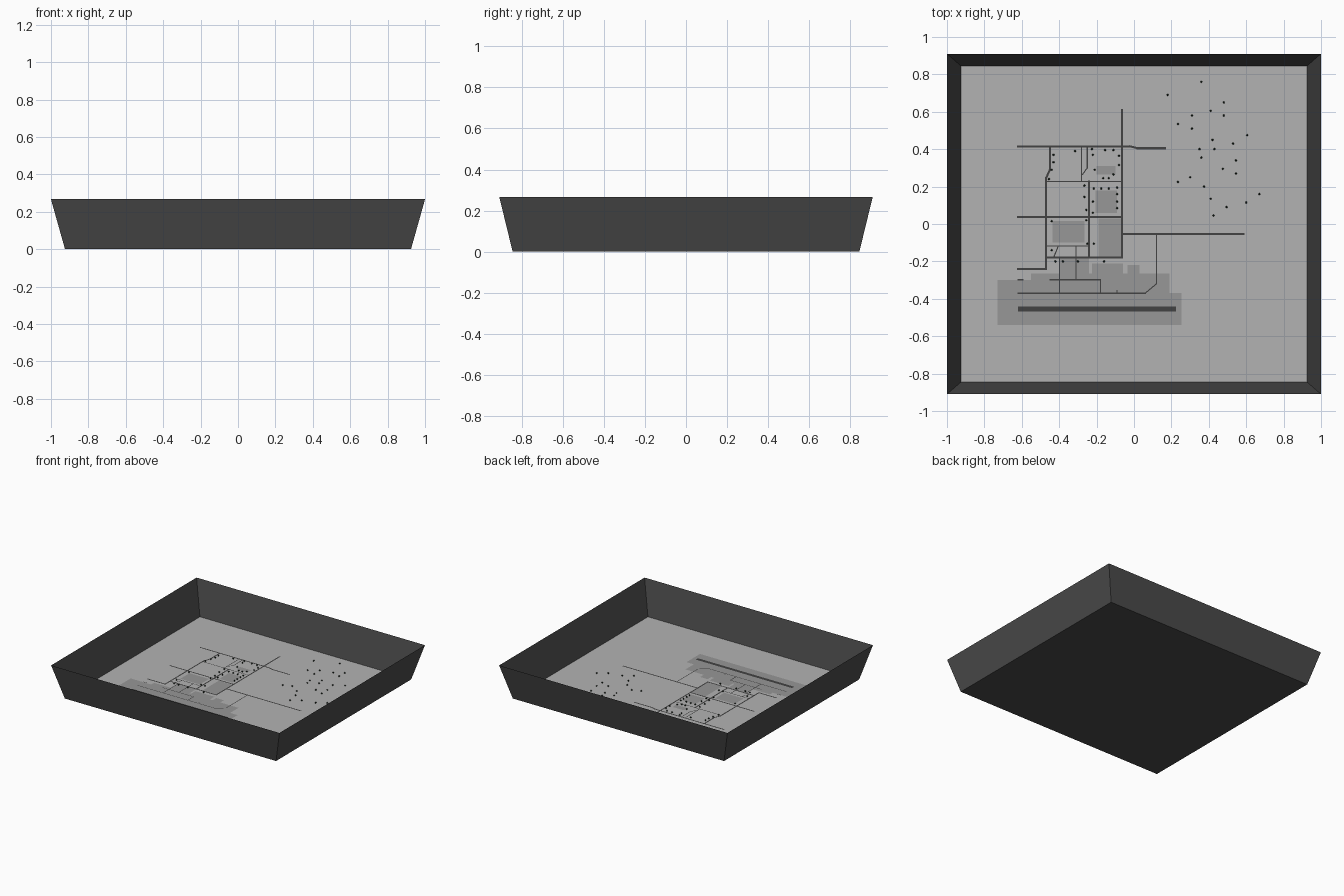
import bpy, bmesh
from mathutils import Vector


def material(name, r, g, b):
    m = bpy.data.materials.new(name)
    m.diffuse_color = (r, g, b, 1)
    return m


DARK = material("dark_grey", 0.07, 0.07, 0.07)
FLOOR = material("floor_grey", 0.45, 0.45, 0.45)
PATCH = material("patch_grey", 0.31, 0.31, 0.31)
ROAD = material("road_grey", 0.055, 0.055, 0.055)
DOT = material("dot_green", 0.012, 0.025, 0.014)


def finish(name, bm, mat):
    me = bpy.data.meshes.new(name)
    bm.to_mesh(me)
    bm.free()
    me.materials.append(mat)
    ob = bpy.data.objects.new(name, me)
    bpy.context.collection.objects.link(ob)
    return ob


def quad(bm, x0, y0, x1, y1, z):
    pts = [(x0, y0), (x1, y0), (x1, y1), (x0, y1)]
    return bm.faces.new([bm.verts.new((x, y, z)) for x, y in pts])


# Open tray: base with thin walls flaring outwards
bm = bmesh.new()
low = quad(bm, -0.925, -0.845, 0.925, 0.845, 0)
high = quad(bm, -1, -0.91, 1, 0.91, 0.267)
a, b = list(low.verts), list(high.verts)
bm.faces.remove(high)
for i in range(4):
    j = (i + 1) % 4
    bm.faces.new((a[i], a[j], b[j], b[i]))
low.normal_flip()
finish("tray", bm, DARK)

# Pale floor sheet
bm = bmesh.new()
quad(bm, -0.924, -0.844, 0.924, 0.844, 0.002)
finish("floor", bm, FLOOR)

# Darker ground patches
bm = bmesh.new()
for r in [(-0.73, -0.54, 0.255, -0.37), (-0.73, -0.37, 0.19, -0.30),
          (-0.55, -0.30, 0.19, -0.265), (-0.40, -0.265, -0.24, -0.18),
          (-0.225, -0.265, -0.06, -0.21), (-0.035, -0.265, 0.03, -0.22),
          (-0.19, -0.18, -0.065, 0.03), (-0.435, -0.10, -0.265, 0.015),
          (-0.205, 0.06, -0.09, 0.18), (-0.20, 0.265, -0.10, 0.31)]:
    quad(bm, *r, 0.003)
finish("ground_patches", bm, PATCH)


# Roads: flat strips along polylines, extended by half a width to close corners
def roads(name, width, z, paths):
    bm = bmesh.new()
    h = width / 2
    for path in paths:
        for p, q in zip(path, path[1:]):
            p, q = Vector((*p, z)), Vector((*q, z))
            d = (q - p).normalized() * h
            n = Vector((-d.y, d.x, 0))
            p, q = p - d, q + d
            bm.faces.new([bm.verts.new(v) for v in (p - n, q - n, q + n, p + n)])
    finish(name, bm, ROAD)


roads("wide_road", 0.028, 0.0045, [[(-0.605, -0.455), (0.21, -0.455)]])
roads("main_roads", 0.011, 0.0045, [
    [(-0.62, 0.415), (-0.02, 0.415), (0.02, 0.405), (0.165, 0.405)],
    [(-0.065, 0.61), (-0.065, -0.18), (-0.47, -0.18)],
    [(-0.065, -0.053), (0.585, -0.053)],
    [(-0.62, 0.038), (-0.065, 0.038)],
    [(-0.62, -0.24), (-0.47, -0.24), (-0.47, 0.245), (-0.45, 0.29), (-0.45, 0.415)],
    [(-0.24, 0.228), (-0.24, -0.18)]])
roads("side_roads", 0.006, 0.004, [
    [(-0.47, 0.228), (-0.065, 0.228)],
    [(-0.28, 0.415), (-0.28, 0.228)],
    [(-0.25, 0.415), (-0.25, 0.30), (-0.275, 0.265)],
    [(-0.47, -0.118), (-0.24, -0.118)],
    [(-0.405, -0.118), (-0.43, -0.18)],
    [(-0.398, -0.18), (-0.398, -0.37)],
    [(-0.31, -0.118), (-0.31, -0.298)],
    [(-0.62, -0.298), (-0.595, -0.298)],
    [(-0.45, -0.298), (-0.18, -0.298), (-0.18, -0.37)],
    [(-0.62, -0.37), (0.06, -0.37), (0.12, -0.32), (0.12, -0.053)],
    [(-0.09, -0.355), (-0.09, -0.37)]])


# Small tree markers
def markers(name, points):
    bm = bmesh.new()
    for x, y in points:
        v = bmesh.ops.create_icosphere(bm, subdivisions=1, radius=0.006)["verts"]
        bmesh.ops.translate(bm, verts=v, vec=(x, y, 0.008))
    finish(name, bm, DOT)


markers("scattered_trees", [
    (0.18, 0.69), (0.36, 0.76), (0.48, 0.65), (0.235, 0.535), (0.31, 0.58),
    (0.31, 0.51), (0.41, 0.605), (0.48, 0.58), (0.605, 0.475), (0.42, 0.45),
    (0.43, 0.40), (0.35, 0.40), (0.36, 0.355), (0.53, 0.43), (0.545, 0.34),
    (0.545, 0.27), (0.475, 0.295), (0.235, 0.225), (0.30, 0.25), (0.375, 0.20),
    (0.41, 0.135), (0.425, 0.045), (0.495, 0.09), (0.60, 0.115), (0.67, 0.16)])
markers("street_trees", [
    (-0.43, 0.37), (-0.43, 0.33), (-0.44, 0.29), (-0.455, 0.24), (-0.315, 0.39),
    (-0.225, 0.40), (-0.22, 0.37), (-0.155, 0.395), (-0.11, 0.395), (-0.08, 0.365),
    (-0.08, 0.315), (-0.21, 0.29), (-0.165, 0.245), (-0.135, 0.245), (-0.11, 0.265),
    (-0.265, 0.205), (-0.215, 0.19), (-0.175, 0.19), (-0.135, 0.19), (-0.09, 0.195),
    (-0.09, 0.16), (-0.09, 0.12), (-0.09, 0.085), (-0.265, 0.145), (-0.22, 0.12),
    (-0.255, 0.075), (-0.22, 0.06), (-0.255, 0.02), (-0.25, -0.105), (-0.215, -0.105),
    (-0.44, 0.015), (-0.44, -0.14), (-0.42, -0.20), (-0.38, -0.20), (-0.30, -0.20),
    (-0.16, -0.20)])
